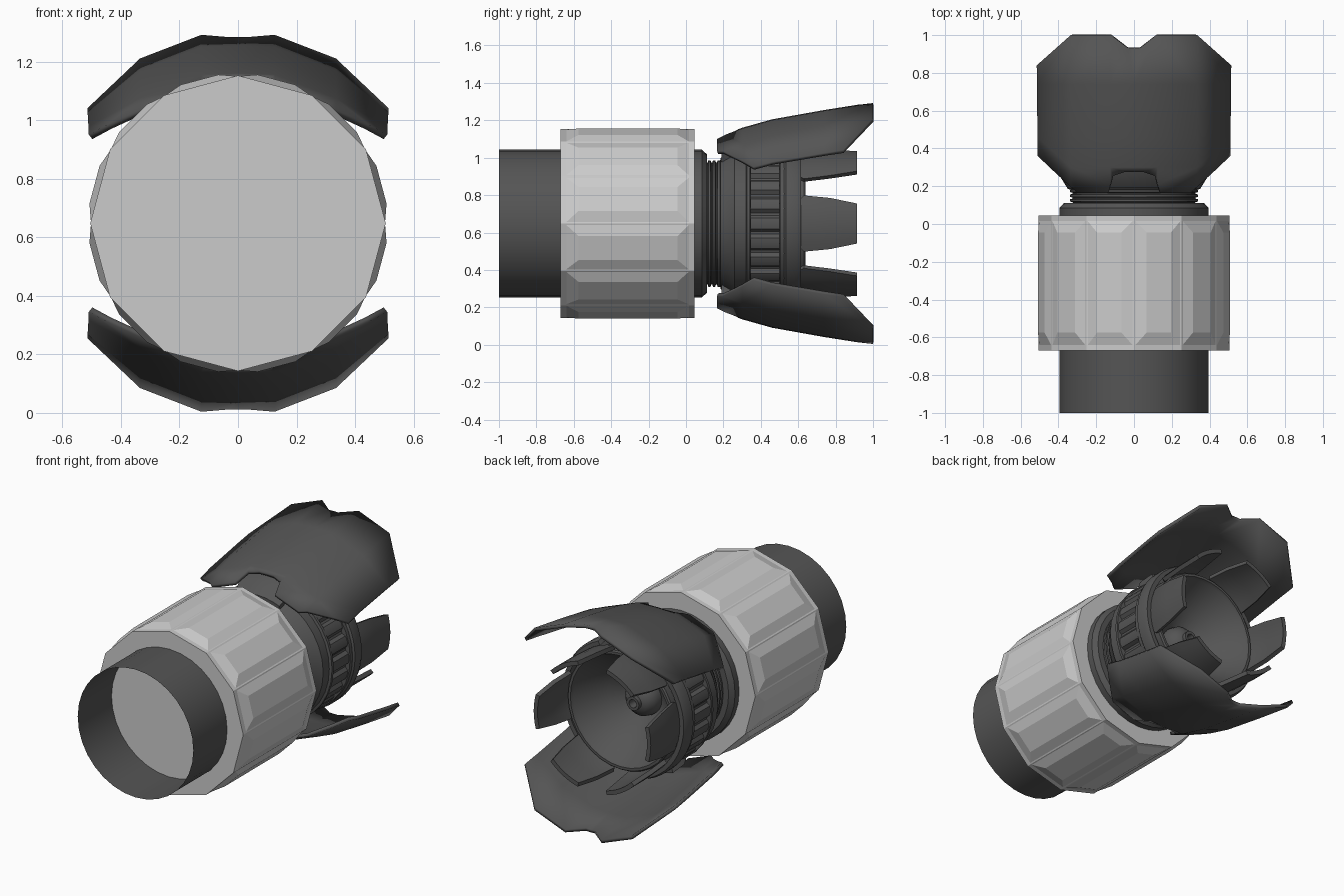
import bpy, bmesh, math
from mathutils import Vector

if "Cube" in bpy.data.objects:
    bpy.data.objects.remove(bpy.data.objects["Cube"])

C = 0.648                      # height of the long axis
dark = bpy.data.materials.new("dark_grey")
dark.diffuse_color = (0.09, 0.09, 0.09, 1)
dark.use_nodes = True
dark.node_tree.nodes["Principled BSDF"].inputs["Base Color"].default_value = dark.diffuse_color


def polar(r, deg, y):
    a = math.radians(deg)
    return Vector((r * math.cos(a), y, C + r * math.sin(a)))


def finish(bm, name, mat=dark, smooth=False):
    bmesh.ops.recalc_face_normals(bm, faces=bm.faces[:])
    me = bpy.data.meshes.new(name)
    bm.to_mesh(me)
    bm.free()
    ob = bpy.data.objects.new(name, me)
    bpy.context.collection.objects.link(ob)
    if mat:
        me.materials.append(mat)
    if smooth:
        bpy.ops.object.select_all(action='DESELECT')
        ob.select_set(True)
        bpy.context.view_layer.objects.active = ob
        bpy.ops.object.shade_smooth_by_angle(angle=math.radians(30))
    return ob


def lathe(name, profile, segs=32):
    """Turn a list of (radius, y) around the long axis."""
    bm = bmesh.new()
    rings = [[bm.verts.new(polar(r, 360 * i / segs, y)) for i in range(segs)] for r, y in profile]
    for a, b in zip(rings, rings[1:]):
        for i in range(segs):
            j = (i + 1) % segs
            bm.faces.new((a[i], a[j], b[j], b[i]))
    bmesh.ops.remove_doubles(bm, verts=bm.verts[:], dist=1e-5)
    return finish(bm, name, smooth=True)


def arc_block(name, center, rows, depth, steps=6):
    """Curved block: rows of (y, half angle, outer radius) around angle center."""
    bm = bmesh.new()
    grids = []
    for off in (0, 1):
        grids.append([[bm.verts.new(polar(r if off else r - depth, center + h * (2 * i / steps - 1), y))
                       for i in range(steps + 1)] for y, h, r in rows])
    n, m = len(rows), steps + 1
    for g in grids:
        for j in range(n - 1):
            for i in range(steps):
                bm.faces.new((g[j][i], g[j][i + 1], g[j + 1][i + 1], g[j + 1][i]))
    loop = [(0, i) for i in range(m)] + [(j, m - 1) for j in range(1, n)]
    loop += [(n - 1, i) for i in range(m - 2, -1, -1)] + [(j, 0) for j in range(n - 2, 0, -1)]
    for (a, b), (c, d) in zip(loop, loop[1:] + loop[:1]):
        bm.faces.new((grids[0][a][b], grids[0][c][d], grids[1][c][d], grids[1][a][b]))
    return finish(bm, name, smooth=True)


def prism(bm, points, y0, y1, caps=True):
    """Ring of (radius, degrees) drawn between two y positions."""
    a = [bm.verts.new(polar(r, d, y0)) for r, d in points]
    b = [bm.verts.new(polar(r, d, y1)) for r, d in points]
    if caps:
        bm.faces.new(a)
        bm.faces.new(b)
    n = len(points)
    return [bm.faces.new((a[i], a[(i + 1) % n], b[(i + 1) % n], b[i])) for i in range(n)]


# Open front tube
lathe("front_tube", [(0.395, -1.0), (0.395, -0.66)])

# Twelve-sided grip with raised, tapered panels
bm = bmesh.new()
sides = prism(bm, [(0.505, 30 * i) for i in range(12)], -0.67, 0.045)
bmesh.ops.recalc_face_normals(bm, faces=bm.faces[:])
for thick, depth, y0, y1 in ((0.008, 0, -0.64, 0.015), (0.056, 0.02, -0.575, -0.045)):
    bmesh.ops.inset_individual(bm, faces=sides, thickness=thick, depth=depth, use_even_offset=True)
    for f in sides:
        for v in f.verts:
            v.co.y = y0 if v.co.y < -0.3 else y1
finish(bm, "grip", mat=None)

# Collar and ridged neck
lathe("collar", [(0.395, 0.04), (0.395, 0.085), (0.37, 0.112), (0.32, 0.112)])
neck = [(0.32, 0.10)]
for y in (0.115, 0.14, 0.165):
    neck += [(0.325, y), (0.338, y + 0.004), (0.338, y + 0.016), (0.325, y + 0.02)]
lathe("neck", neck)

# Head: stepped outer shell with a groove behind the rim, then the inner cone
lathe("head", [(0.325, 0.18), (0.35, 0.185), (0.39, 0.25), (0.40, 0.26), (0.40, 0.32),
               (0.415, 0.325), (0.415, 0.342), (0.385, 0.345), (0.385, 0.50), (0.415, 0.502),
               (0.415, 0.53), (0.365, 0.535), (0.365, 0.63), (0.358, 0.64), (0.342, 0.64),
               (0.335, 0.62), (0.21, 0.46), (0.09, 0.38)])

# Knurled ring
bm = bmesh.new()
prism(bm, [(r, 15 * i + d) for i in range(24)
           for r, d in ((0.387, -6.5), (0.406, -4), (0.41, 0), (0.406, 4), (0.387, 6.5))],
      0.345, 0.50, caps=False)
finish(bm, "knurled_ring", smooth=True)

# Side arcs around the rim
for side, a in (("right", 0), ("left", 180)):
    arc_block(f"{side}_arc", a, [(0.525, 68, 0.415), (0.535, 68, 0.425), (0.59, 68, 0.425),
                                 (0.615, 66, 0.415)], 0.028, 20)

# Central nozzle
lathe("nozzle", [(0.11, 0.37), (0.11, 0.41), (0.10, 0.45), (0.07, 0.485), (0.042, 0.495),
                 (0.042, 0.52), (0.025, 0.52), (0.022, 0.47), (0.0, 0.47)], 24)

# Six prongs around the rim
for k in range(6):
    arc_block(f"prong_{k + 1}", 60 * k,
              [(0.605, 19, 0.385), (0.63, 22.5, 0.393), (0.77, 20, 0.40), (0.915, 15.5, 0.40)], 0.026)

# Hinge blocks that carry the shields
for side, a in (("top", 90), ("bottom", 270)):
    arc_block(f"{side}_hinge", a, [(0.19, 22, 0.40), (0.26, 22, 0.46), (0.34, 18, 0.48)], 0.12)

# Faceted shields, top and bottom
half = [(0.03, 0.93), (0.125, 1.0), (0.335, 1.0), (0.515, 0.84), (0.51, 0.36), (0.415, 0.27),
        (0.30, 0.165), (0.14, 0.165), (0.11, 0.255), (0.05, 0.275)]
ridge = [(0.165, 1.11), (0.30, 1.16), (0.46, 1.205), (0.74, 1.255), (1.0, 1.296)]
drop = [(0, 0), (0.125, 0.004), (0.335, 0.085), (0.515, 0.23)]


def lerp(table, t):
    for (a, va), (b, vb) in zip(table, table[1:]):
        if t <= b + 1e-5:
            return va + (vb - va) * (t - a) / (b - a)
    return table[-1][1]


for side, s in (("top", 1), ("bottom", -1)):
    bm = bmesh.new()
    outline = half + [(-x, y) for x, y in reversed(half)]
    bm.faces.new([bm.verts.new((x, y, 0)) for x, y in outline])
    cuts = [((x, 0, 0), (1, 0, 0)) for x in (-0.335, -0.125, 0, 0.125, 0.335)]
    cuts += [((0, y, 0), (0, 1, 0)) for y, _ in ridge[1:-1]]
    for co, no in cuts:
        bmesh.ops.bisect_plane(bm, geom=bm.verts[:] + bm.edges[:] + bm.faces[:],
                               plane_co=co, plane_no=no, dist=1e-5)
    for v in bm.verts:
        v.co.z = C + s * (lerp(ridge, v.co.y) - lerp(drop, abs(v.co.x)) - C)
    ob = finish(bm, f"{side}_shield", smooth=True)
    if sum(p.normal.z for p in ob.data.polygons) * s < 0:
        ob.data.flip_normals()
    mod = ob.modifiers.new("thickness", 'SOLIDIFY')
    mod.thickness = 0.02
    mod.offset = -1
    bpy.ops.object.modifier_move_to_index(modifier=mod.name, index=0)
